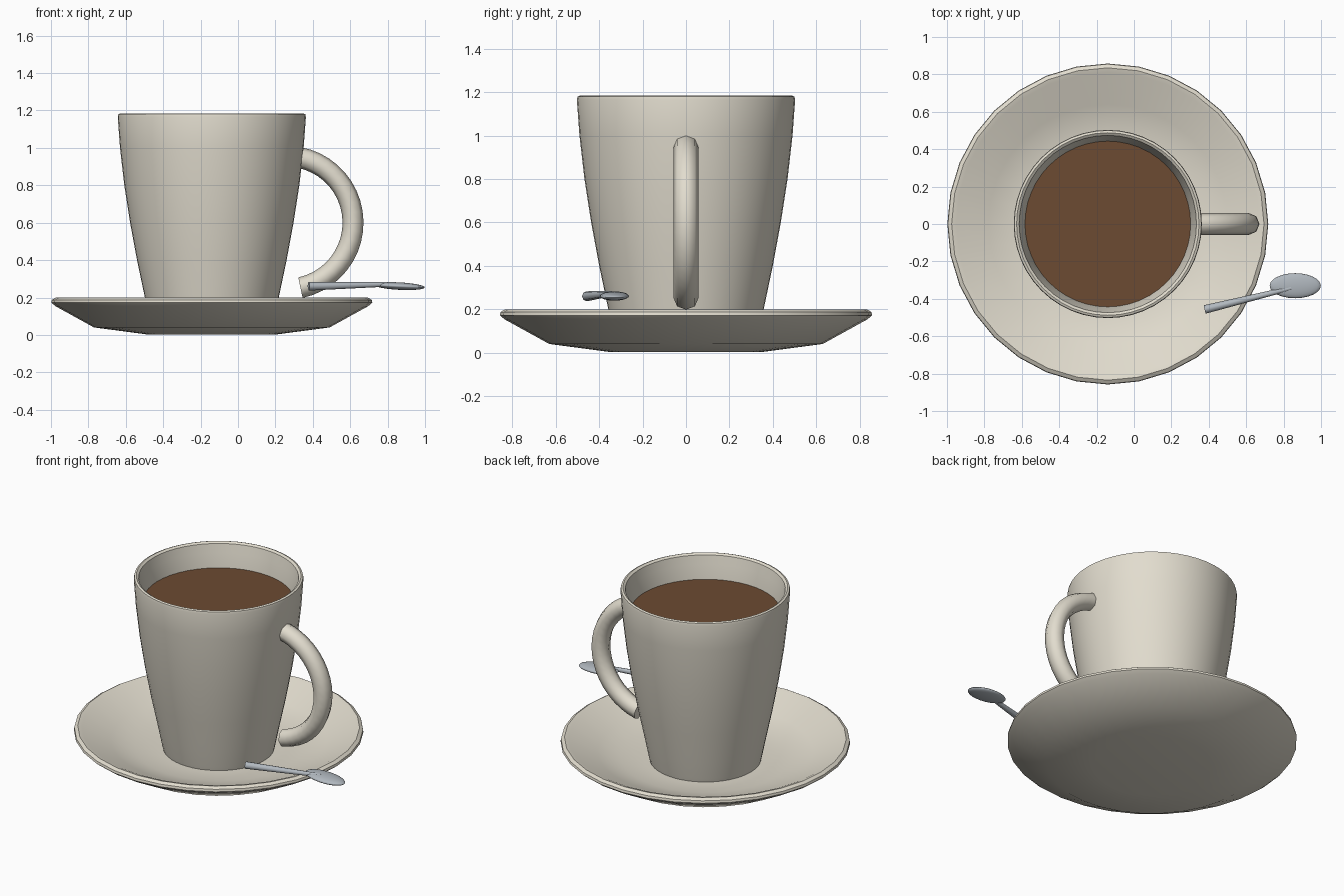
import bpy, bmesh, math
from mathutils import Vector, Matrix

if "Cube" in bpy.data.objects:
    bpy.data.objects.remove(bpy.data.objects["Cube"])

CX = -0.14          # axis of cup and saucer


def material(name, rgb):
    m = bpy.data.materials.new(name)
    m.diffuse_color = (*rgb, 1)
    m.use_nodes = True
    m.node_tree.nodes["Principled BSDF"].inputs["Base Color"].default_value = m.diffuse_color
    return m


cream = material("cream_ceramic", (0.76, 0.72, 0.62))
coffee = material("coffee_brown", (0.15, 0.07, 0.032))
steel = material("steel_grey", (0.44, 0.48, 0.52))


def finish(name, bm, mat, angle=40):
    bmesh.ops.recalc_face_normals(bm, faces=bm.faces)
    me = bpy.data.meshes.new(name)
    bm.to_mesh(me)
    bm.free()
    me.materials.append(mat)
    ob = bpy.data.objects.new(name, me)
    bpy.context.collection.objects.link(ob)
    bpy.ops.object.select_all(action='DESELECT')
    ob.select_set(True)
    bpy.context.view_layer.objects.active = ob
    bpy.ops.object.shade_smooth_by_angle(angle=math.radians(angle))
    return ob


def skin(bm, rings, caps=True):
    """Join successive vertex rings with quads and cap both ends."""
    for a, b in zip(rings, rings[1:]):
        n = len(a)
        for i in range(n):
            bm.faces.new((a[i], a[(i + 1) % n], b[(i + 1) % n], b[i]))
    if caps:
        bm.faces.new(rings[0])
        bm.faces.new(rings[-1])


def lathe(name, profile, mat, segs=32, angle=40):
    """Turn a (radius, height) profile around the cup axis."""
    bm = bmesh.new()
    rings = []
    for r, z in profile:
        rings.append([bm.verts.new((CX + r * math.cos(t), r * math.sin(t), z))
                      for t in (2 * math.pi * i / segs for i in range(segs))])
    skin(bm, rings)
    return finish(name, bm, mat, angle)


# Saucer: underside, rolled rim, dished top
lathe("saucer", [(0.35, 0.003), (0.63, 0.04), (0.835, 0.153), (0.858, 0.172),
                 (0.855, 0.187), (0.835, 0.199), (0.81, 0.192), (0.64, 0.112),
                 (0.50, 0.075), (0.36, 0.065)], cream)

# Cup: outer wall up, rounded lip, inner wall down to the floor
lathe("cup", [(0.31, 0.055), (0.33, 0.065), (0.336, 0.09), (0.358, 0.2),
              (0.40, 0.4), (0.437, 0.6), (0.468, 0.8), (0.491, 1.0),
              (0.503, 1.165), (0.50, 1.18), (0.488, 1.185), (0.474, 1.175),
              (0.462, 1.12), (0.443, 1.03), (0.42, 0.8), (0.36, 0.4),
              (0.29, 0.13)], cream, 48)

# Coffee surface
bm = bmesh.new()
bmesh.ops.create_circle(bm, cap_ends=True, radius=0.443, segments=48,
                        matrix=Matrix.Translation((CX, 0, 1.03)))
finish("coffee", bm, coffee)

# Handle: octagonal tube along an arc, its lower end free of the wall
bm = bmesh.new()
rings = []
STEPS = 20
for k in range(STEPS + 1):
    a = math.radians(80 - 158 * k / STEPS)
    out = Vector((math.cos(a), 0, math.sin(a)))
    centre = Vector((0.26, 0, 0.6)) + out * 0.355
    rings.append([bm.verts.new(centre + out * 0.056 * math.cos(t)
                               + Vector((0, 0.058 * math.sin(t), 0)))
                  for t in (math.pi * i / 4 for i in range(8))])
skin(bm, rings)
finish("cup_handle", bm, cream, 50)

# Spoon stem: tapered rod
start, end = Vector((0.378, -0.457, 0.26)), Vector((0.84, -0.343, 0.272))
axis = end - start
bm = bmesh.new()
bmesh.ops.create_cone(bm, cap_ends=True, segments=8, radius1=0.023,
                      radius2=0.012, depth=axis.length,
                      matrix=Matrix.Translation((start + end) / 2)
                      @ axis.to_track_quat('Z', 'Y').to_matrix().to_4x4())
finish("spoon_stem", bm, steel, 50)

# Spoon bowl: flattened oval, tipped slightly down
bm = bmesh.new()
bmesh.ops.create_uvsphere(bm, u_segments=24, v_segments=12, radius=1,
                          matrix=Matrix.Translation((0.862, -0.33, 0.261))
                          @ Matrix.Rotation(math.radians(3), 4, 'Y')
                          @ Matrix.Diagonal((0.137, 0.067, 0.02, 1)))
finish("spoon_bowl", bm, steel, 60)
